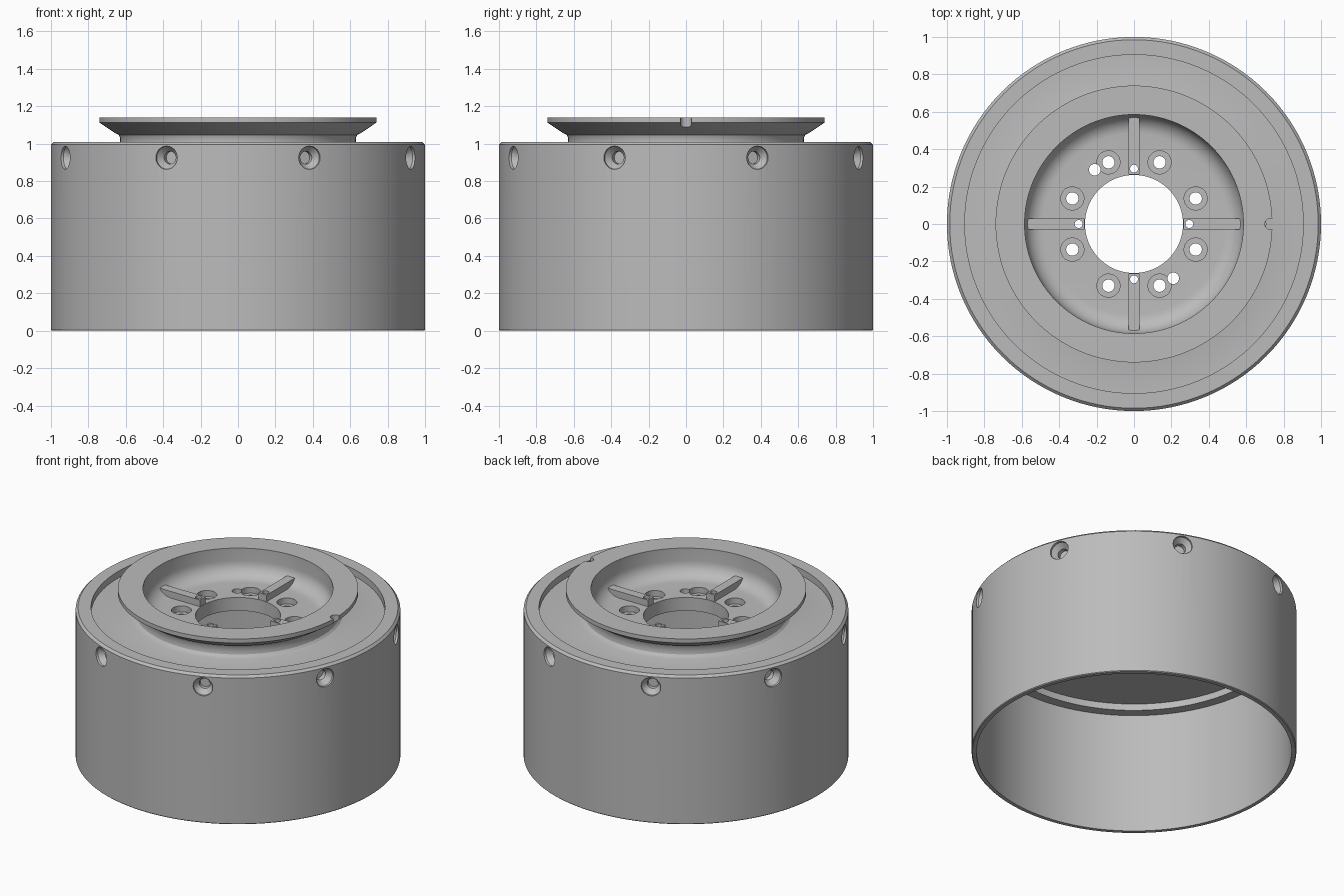
import bpy, bmesh, math
from mathutils import Matrix, Vector

cube = bpy.data.objects.get("Cube")
if cube:
    bpy.data.objects.remove(cube, do_unlink=True)

metal = bpy.data.materials.new("plain_grey_metal")
metal.use_nodes = True
GREY = (0.5, 0.5, 0.5, 1)
metal.diffuse_color = GREY
metal.node_tree.nodes["Principled BSDF"].inputs["Base Color"].default_value = GREY


def finish(bm, name, matrix=Matrix()):
    bmesh.ops.recalc_face_normals(bm, faces=bm.faces)
    bm.transform(matrix)
    mesh = bpy.data.meshes.new(name)
    bm.to_mesh(mesh)
    bm.free()
    mesh.materials.append(metal)
    ob = bpy.data.objects.new(name, mesh)
    bpy.context.collection.objects.link(ob)
    return ob


def lathe(name, profile, steps=128, matrix=Matrix()):
    """Spin a closed (radius, height) profile around z."""
    bm = bmesh.new()
    verts = [bm.verts.new((r, 0, z)) for r, z in profile]
    edges = [bm.edges.new((a, b)) for a, b in zip(verts, verts[1:] + verts[:1])]
    bmesh.ops.spin(bm, geom=verts + edges, cent=(0, 0, 0), axis=(0, 0, 1),
                   angle=math.tau, steps=steps, use_duplicate=False)
    bmesh.ops.remove_doubles(bm, verts=bm.verts, dist=1e-5)
    bmesh.ops.dissolve_degenerate(bm, edges=bm.edges, dist=1e-5)
    return finish(bm, name, matrix)


def stepped_pin(profile, matrix):
    """Solid round cutter from an outer profile listed bottom to top."""
    closed = [(0, profile[0][1])] + profile + [(0, profile[-1][1])]
    return lathe("cutter", closed, 24, matrix)


def box(name, low, high, matrix=Matrix()):
    low, high = Vector(low), Vector(high)
    bm = bmesh.new()
    bmesh.ops.create_cube(bm, size=1)
    bmesh.ops.scale(bm, vec=high - low, verts=bm.verts)
    bmesh.ops.translate(bm, vec=(low + high) / 2, verts=bm.verts)
    return finish(bm, name, matrix)


def cut(target, cutter):
    bpy.context.view_layer.objects.active = target
    mod = target.modifiers.new("cut", "BOOLEAN")
    mod.operation, mod.solver, mod.object = "DIFFERENCE", "EXACT", cutter
    bpy.ops.object.modifier_apply(modifier=mod.name)
    bpy.data.objects.remove(cutter, do_unlink=True)


def smooth(ob):
    bpy.ops.object.select_all(action="DESELECT")
    ob.select_set(True)
    bpy.context.view_layer.objects.active = ob
    bpy.ops.object.shade_smooth_by_angle(angle=math.radians(28))


def turn(degrees):
    return Matrix.Rotation(math.radians(degrees), 4, "Z")


def at(x, y, z=0):
    return Matrix.Translation((x, y, z))


# Outer sleeve: thin wall with a thicker collar at the top
sleeve = lathe("outer_sleeve", [
    (0.97, 0), (0.995, 0), (1, 0.005), (1, 0.995), (0.985, 1.01),
    (0.905, 1.01), (0.905, 0.82), (0.97, 0.82)])

# Countersunk set screw holes around the collar
radial = Matrix.Rotation(math.pi / 2, 4, "Y")
for i in range(8):
    cut(sleeve, stepped_pin(
        [(0.034, 0.92), (0.034, 0.95), (0.062, 0.985), (0.062, 1.05)],
        turn(22.5 + 45 * i) @ at(0, 0, 0.925) @ radial))

# Hub: plate, neck, flared flange and rounded bowl
bowl = [(0.485 + 0.1 * math.sin(a), 1.055 - 0.1 * math.cos(a))
        for a in (math.radians(11.25 * k) for k in range(9))]
hub = lathe("hub", [
    (0.262, 0.865), (0.905, 0.865), (0.905, 0.965), (0.665, 0.965),
    (0.645, 0.972), (0.633, 0.985), (0.63, 1.0), (0.63, 1.03),
    (0.637, 1.047), (0.655, 1.055), (0.74, 1.112), (0.74, 1.14),
    (0.585, 1.14)] + bowl[::-1] + [(0.262, 0.955)])

# Counterbored bolt holes
for i in range(8):
    cut(hub, stepped_pin(
        [(0.033, 0.8), (0.033, 0.915), (0.062, 0.915), (0.062, 1.0)],
        turn(22.5 + 45 * i) @ at(0.357, 0)))

# Two dowel holes and the flange index notch
for side in (-1, 1):
    cut(hub, stepped_pin([(0.031, 0.8), (0.031, 1.0)], at(0.21 * side, -0.29 * side)))
cut(hub, stepped_pin([(0.03, 1.09), (0.03, 1.2)], at(0.73, 0)))

# Radial ribs in the bowl, each with a small through hole
for i, label in enumerate(("left", "back", "right", "front")):
    spot = turn(90 * i)
    rib = box(label + "_rib", (0.265, -0.03, 0.95), (0.575, 0.03, 1.0), spot)
    for part in (hub, rib):
        cut(part, stepped_pin([(0.021, 0.8), (0.021, 1.1)], spot @ at(0.296, 0)))
    smooth(rib)

smooth(sleeve)
smooth(hub)
